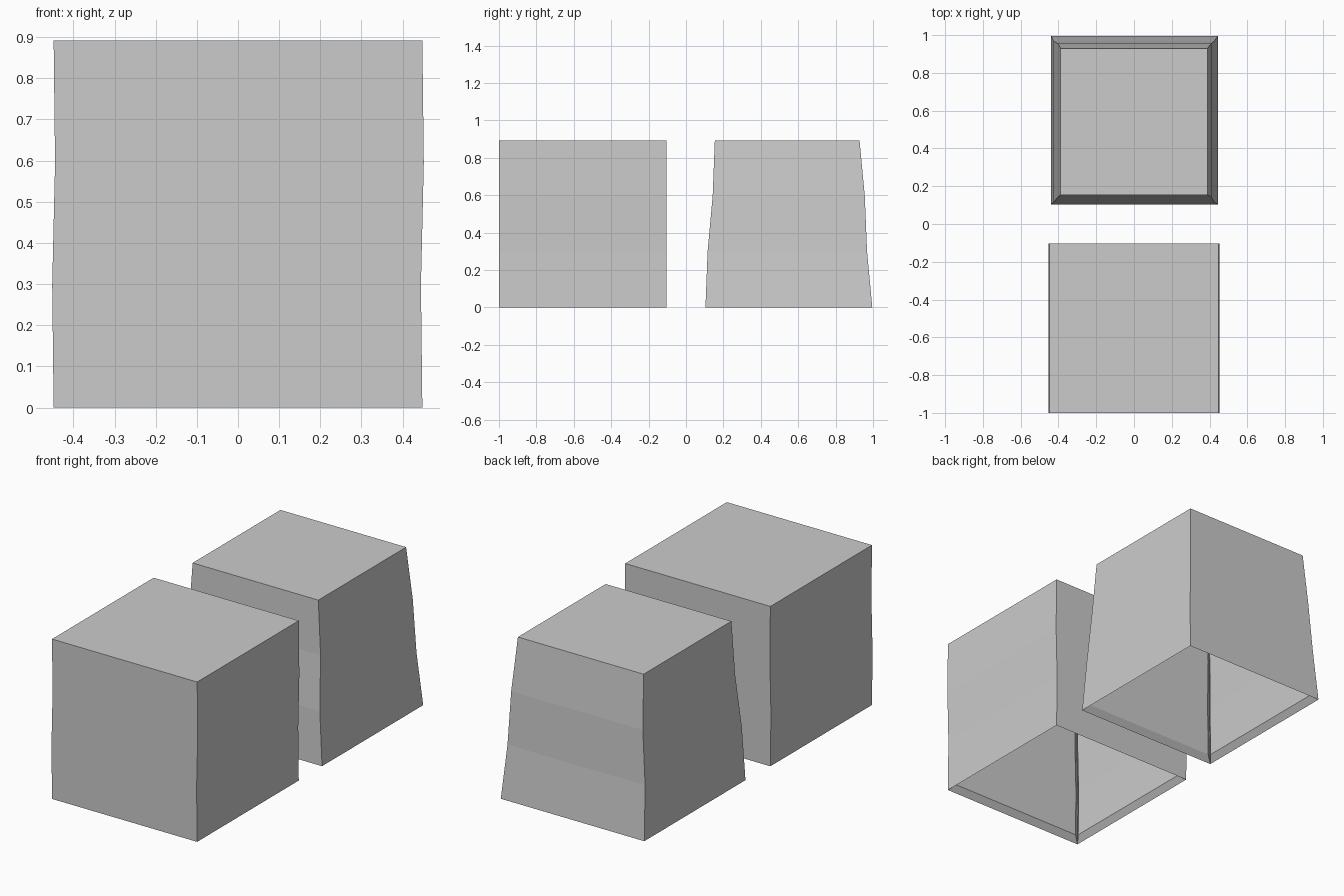
import bpy, bmesh, math
from mathutils import Vector

if "Cube" in bpy.data.objects:
    bpy.data.objects.remove(bpy.data.objects["Cube"])

H = 0.892      # box height
DEPTH = 0.025  # panel thickness
MITRE = 0.035  # inset of a panel's inner face
N = 3          # segments along each panel side


def wavy(p, amp):
    # slight S-shaped wobble over the height
    s = -math.sin(2 * math.pi * p.z / H)
    return p + Vector((amp[0] * s, amp[1] * s, 0))


def panel(name, corners, amp):
    # one mitred slab; corners run counter-clockwise seen from outside
    a, b, c, d = corners
    n = (b - a).cross(d - a).normalized()
    bm = bmesh.new()

    def grid(lo, hi, shift):
        rows = []
        for j in range(N + 1):
            v = lo + (hi - lo) * j / N
            row = []
            for i in range(N + 1):
                u = lo + (hi - lo) * i / N
                p = a.lerp(b, u).lerp(d.lerp(c, u), v)
                row.append(bm.verts.new(wavy(p, amp) - n * shift))
            rows.append(row)
        return rows

    outer = grid(0, 1, 0)
    m = MITRE / (b - a).length
    inner = grid(m, 1 - m, DEPTH)
    for j in range(N):
        for i in range(N):
            for g in (outer, inner):
                bm.faces.new((g[j][i], g[j][i + 1], g[j + 1][i + 1], g[j + 1][i]))

    # mitred rim
    def ring(g):
        return (g[0][:-1] + [r[-1] for r in g[:-1]]
                + g[-1][:0:-1] + [r[0] for r in g[:0:-1]])
    ro, ri = ring(outer), ring(inner)
    for k in range(len(ro)):
        q = (k + 1) % len(ro)
        bm.faces.new((ro[k], ri[k], ri[q], ro[q]))
    bmesh.ops.recalc_face_normals(bm, faces=bm.faces)
    me = bpy.data.meshes.new(name)
    bm.to_mesh(me)
    bm.free()
    bpy.context.collection.objects.link(bpy.data.objects.new(name, me))


def open_box(name, base, top, amp):
    # base and top are (x0, x1, y0, y1); the underside stays open
    def rect(r, z):
        x0, x1, y0, y1 = r
        return [Vector((x0, y0, z)), Vector((x1, y0, z)),
                Vector((x1, y1, z)), Vector((x0, y1, z))]
    lo, hi = rect(base, 0), rect(top, H)
    for k, side in enumerate(("front", "right", "back", "left")):
        q = (k + 1) % 4
        panel(f"{name}_{side}_panel", (lo[k], lo[q], hi[q], hi[k]), amp)
    panel(f"{name}_top_panel", hi, amp)


# straight box at the front, tapered box at the back
square = (-0.448, 0.448, -1.0, -0.104)
open_box("straight_box", square, square, (0.004, 0))
open_box("tapered_box", (-0.44, 0.446, 0.104, 0.996),
         (-0.388, 0.388, 0.154, 0.928), (0.003, 0.006))
